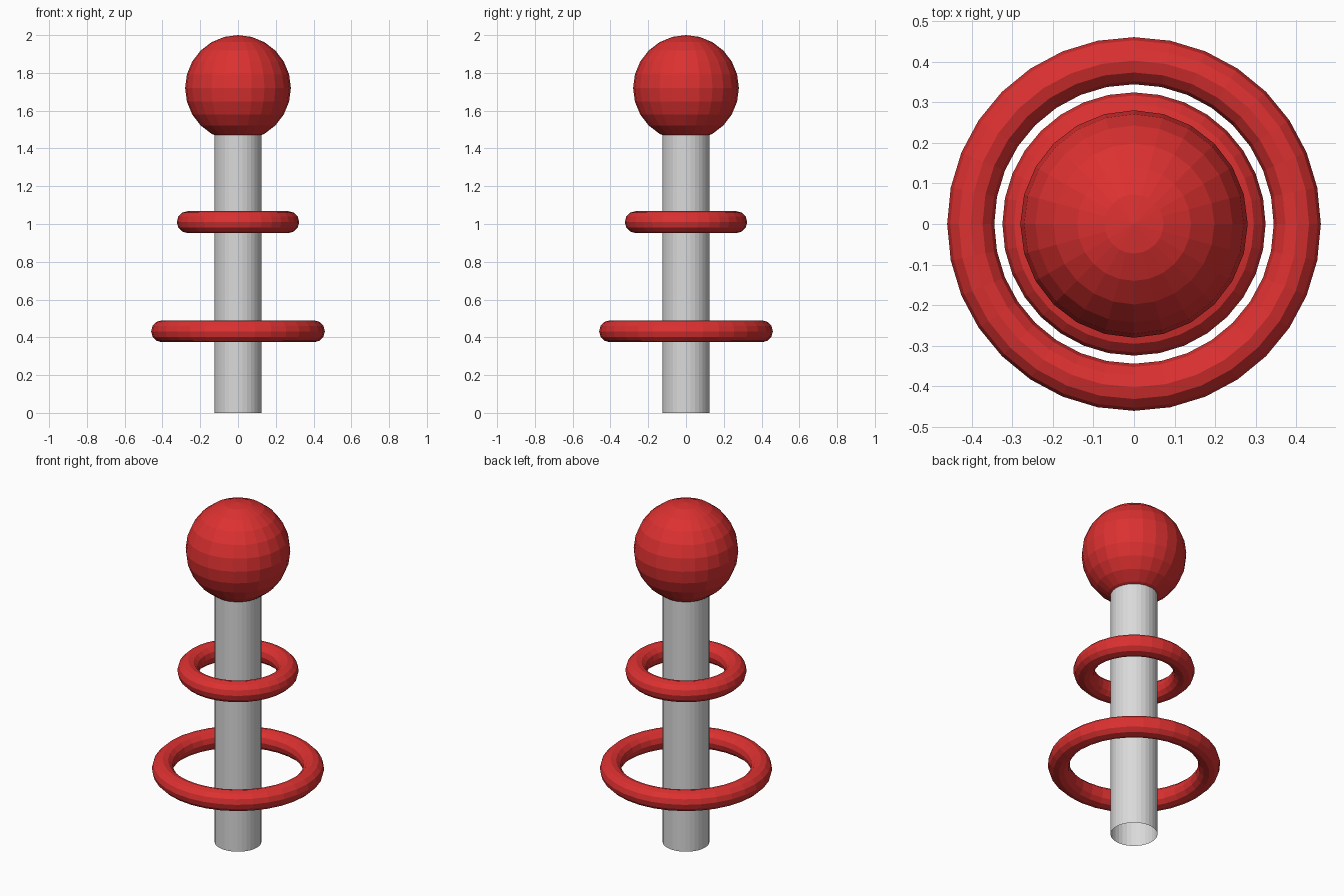
import bpy
import math
from mathutils import Matrix, Vector
import bmesh

cube = bpy.data.objects.get("Cube")
if cube:
    bpy.data.objects.remove(cube, do_unlink=True)


def make_material(name, rgb):
    mat = bpy.data.materials.new(name)
    mat.use_nodes = True
    colour = (*rgb, 1.0)
    mat.diffuse_color = colour
    mat.node_tree.nodes["Principled BSDF"].inputs["Base Color"].default_value = colour
    return mat


def add_object(name, bm, mat):
    mesh = bpy.data.meshes.new(name)
    bm.to_mesh(mesh)
    bm.free()
    mesh.materials.append(mat)
    obj = bpy.data.objects.new(name, mesh)
    bpy.context.collection.objects.link(obj)
    return obj


def add_ring(name, z, major, minor, mat):
    # Spin a small circular section around the vertical axis
    bm = bmesh.new()
    section = bmesh.ops.create_circle(
        bm, segments=12, radius=minor,
        matrix=Matrix.Translation((major, 0, z)) @ Matrix.Rotation(math.pi / 2, 4, 'X'))
    edges = {e for v in section["verts"] for e in v.link_edges}
    bmesh.ops.spin(bm, geom=section["verts"] + list(edges), cent=Vector((0, 0, 0)),
                   axis=Vector((0, 0, 1)), angle=2 * math.pi, steps=32,
                   use_merge=True)
    bmesh.ops.remove_doubles(bm, verts=bm.verts, dist=0.0001)
    bmesh.ops.recalc_face_normals(bm, faces=bm.faces)
    return add_object(name, bm, mat)


red = make_material("red", (0.72, 0.03, 0.03))
grey = make_material("light grey", (0.7, 0.7, 0.7))

# Post: hollow tube, open at the base, ending inside the ball
post_height = 1.6
bm = bmesh.new()
bmesh.ops.create_cone(bm, cap_ends=False, segments=32, radius1=0.125, radius2=0.125,
                      depth=post_height, matrix=Matrix.Translation((0, 0, post_height / 2)))
add_object("post", bm, grey)

# Ball on top, faceted
bm = bmesh.new()
bmesh.ops.create_uvsphere(bm, u_segments=24, v_segments=12, radius=0.28,
                          matrix=Matrix.Translation((0, 0, 1.72)))
add_object("ball", bm, red)

# Two floating rings
add_ring("upper_ring", 1.01, 0.266, 0.058, red)
add_ring("lower_ring", 0.432, 0.402, 0.058, red)
